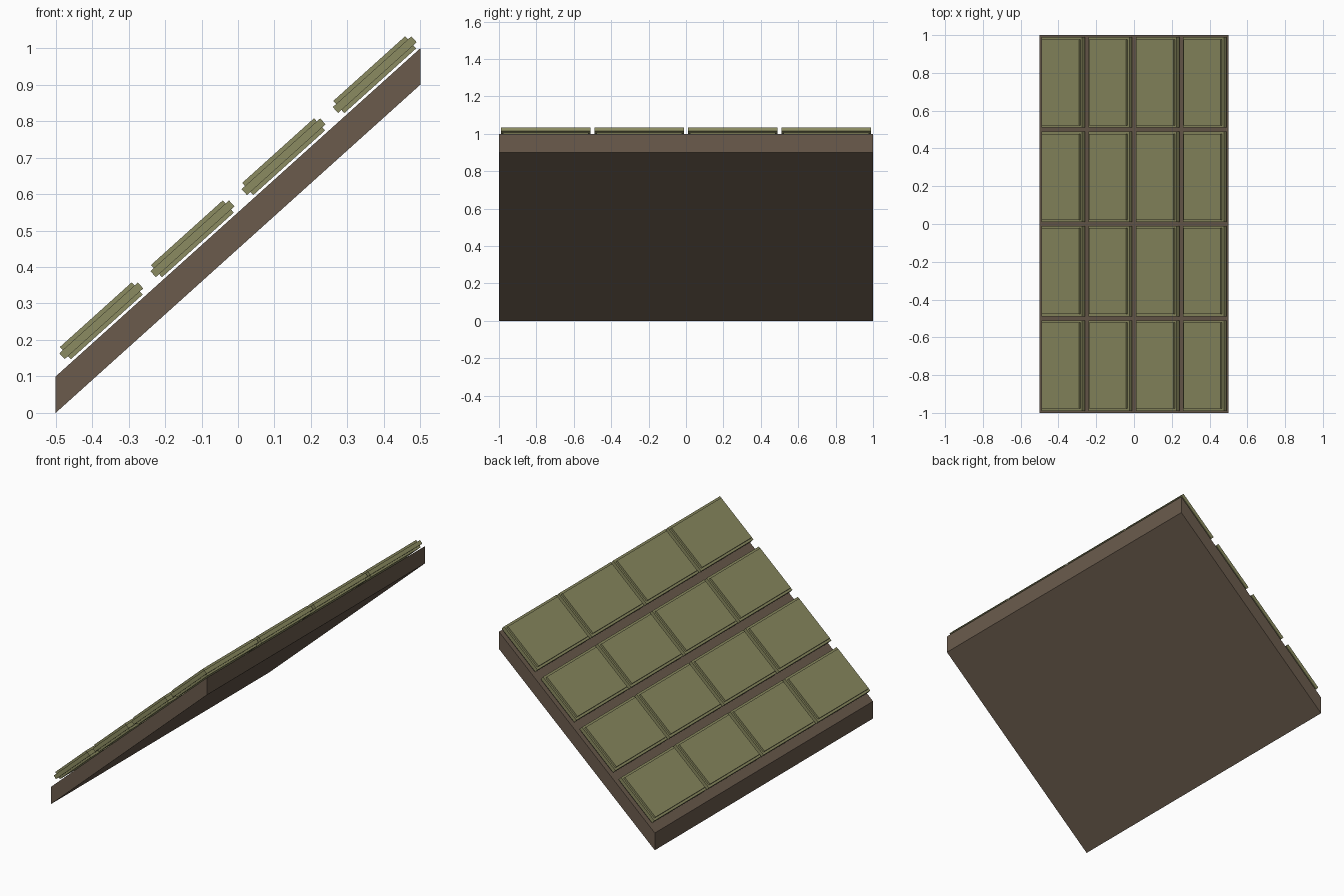
import bpy
import bmesh
import math
from mathutils import Matrix, Vector

if "Cube" in bpy.data.objects:
    bpy.data.objects.remove(bpy.data.objects["Cube"], do_unlink=True)


def material(name, color):
    m = bpy.data.materials.new(name)
    m.use_nodes = True
    m.diffuse_color = color
    bsdf = m.node_tree.nodes["Principled BSDF"]
    bsdf.inputs["Base Color"].default_value = color
    bsdf.inputs["Roughness"].default_value = 0.9
    return m


def finish(name, bm, mat):
    bmesh.ops.recalc_face_normals(bm, faces=bm.faces)
    mesh = bpy.data.meshes.new(name)
    bm.to_mesh(mesh)
    bm.free()
    mesh.materials.append(mat)
    obj = bpy.data.objects.new(name, mesh)
    bpy.context.collection.objects.link(obj)
    return obj


brown = material("earth brown", (0.145, 0.105, 0.073, 1))
olive = material("olive green", (0.26, 0.26, 0.12, 1))

SLOPE = 0.9
ANGLE = math.atan(SLOPE)

# Sloping deck: side profile extruded along y
bm = bmesh.new()
profile = [(-0.5, 0), (0.5, SLOPE), (0.5, 1), (-0.5, 0.1)]
side = bm.faces.new([bm.verts.new((x, -1, z)) for x, z in profile])
ext = bmesh.ops.extrude_face_region(bm, geom=[side])
bmesh.ops.translate(bm, vec=(0, 2, 0),
                    verts=[v for v in ext["geom"] if isinstance(v, bmesh.types.BMVert)])
finish("sloped_deck", bm, brown)

# Tile: thick core with a thin flange around its edge
bm = bmesh.new()
for size in [(0.265, 0.455, 0.045), (0.29, 0.478, 0.022)]:
    bmesh.ops.create_cube(bm, size=1, matrix=Matrix.Diagonal((*size, 1)))
first = finish("roof_tile", bm, olive)

# Rows and columns of tiles floating just above the deck
for row in range(4):
    for col in range(4):
        x = -0.375 + 0.25 * row
        y = -0.75 + 0.5 * col
        tile = bpy.data.objects.new(f"roof_tile_{row + 1}_{col + 1}", first.data)
        bpy.context.collection.objects.link(tile)
        tile.location = Vector((x, y, 0.59 + SLOPE * x))
        tile.rotation_euler = (0, -ANGLE, 0)
bpy.data.objects.remove(first, do_unlink=True)
